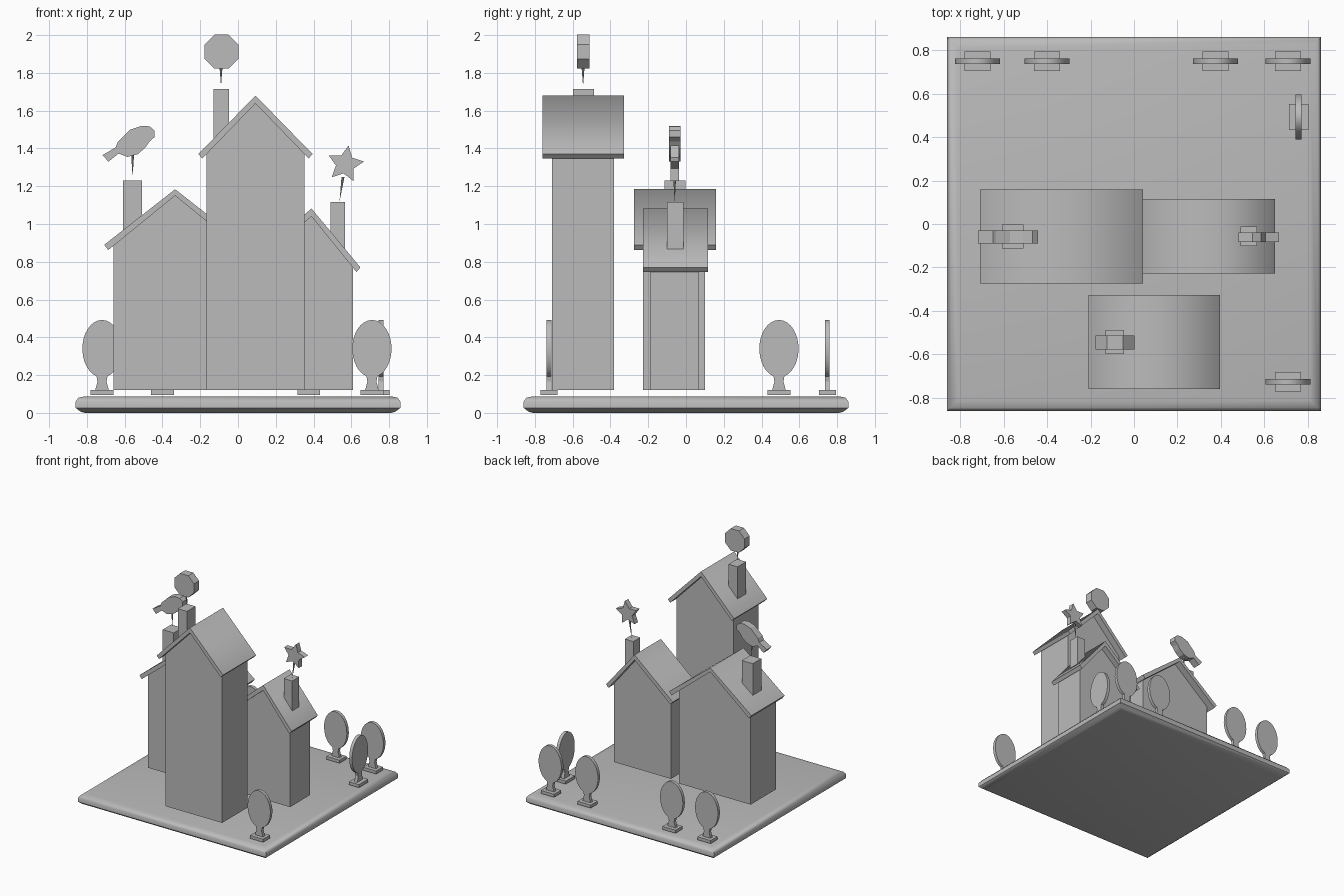
import bpy, bmesh, math
from mathutils import Matrix

if "Cube" in bpy.data.objects:
    bpy.data.objects.remove(bpy.data.objects["Cube"])

grey = bpy.data.materials.new("plain_grey")
grey.diffuse_color = (0.5, 0.5, 0.5, 1)
grey.use_nodes = True
grey.node_tree.nodes["Principled BSDF"].inputs["Base Color"].default_value = grey.diffuse_color


def finish(name, bm):
    bmesh.ops.recalc_face_normals(bm, faces=bm.faces)
    me = bpy.data.meshes.new(name)
    bm.to_mesh(me)
    bm.free()
    me.materials.append(grey)
    ob = bpy.data.objects.new(name, me)
    bpy.context.collection.objects.link(ob)
    return ob


def prism(name, pts, y0, y1, smooth=()):
    """Extrude an x-z outline from y0 to y1; smooth lists side faces to shade smooth."""
    bm = bmesh.new()
    a = [bm.verts.new((x, y0, z)) for x, z in pts]
    b = [bm.verts.new((x, y1, z)) for x, z in pts]
    bm.faces.new(a)
    bm.faces.new(b[::-1])
    n = len(pts)
    for i in range(n):
        f = bm.faces.new((a[i], b[i], b[(i + 1) % n], a[(i + 1) % n]))
        f.smooth = i in smooth
    return finish(name, bm)


def box(name, x0, x1, y0, y1, z0, z1):
    return prism(name, [(x0, z0), (x1, z0), (x1, z1), (x0, z1)], y0, y1)


def spike(name, tip, top, y, r=0.008):
    """Thin rod that tapers downwards to a point."""
    bm = bmesh.new()
    t = bm.verts.new((tip[0], y, tip[1]))
    ring = [bm.verts.new((top[0] + r * math.cos(k * math.pi / 4), y + r * math.sin(k * math.pi / 4), top[1]))
            for k in range(8)]
    bm.faces.new(ring)
    for k in range(8):
        bm.faces.new((t, ring[k], ring[(k + 1) % 8]))
    return finish(name, bm)


# Base slab with softened rim
bm = bmesh.new()
rings = []
for z, h in [(0, .81), (.007, .835), (.027, .86), (.06, .86), (.08, .845), (.088, .81)]:
    rings.append([bm.verts.new((sx * h, sy * h, z)) for sx, sy in ((-1, -1), (1, -1), (1, 1), (-1, 1))])
bm.faces.new(rings[0])
bm.faces.new(rings[-1])
for a, b in zip(rings, rings[1:]):
    for i in range(4):
        bm.faces.new((a[i], a[(i + 1) % 4], b[(i + 1) % 4], b[i]))
base = finish("base_slab", bm)
bpy.context.view_layer.objects.active = base
base.select_set(True)
bpy.ops.object.shade_smooth_by_angle(angle=math.radians(50))


# Houses: gabled body under an overhanging folded roof
def house(name, wall_x, wall_y, apex, left, right, inner_apex, roof_y, lip):
    dx, dz = lip
    il, ir = (left[0] + dx, left[1] - dz), (right[0] - dx, right[1] - dz)

    def under(x):
        e = il if x < apex[0] else ir
        t = (x - e[0]) / (apex[0] - e[0])
        return e[1] + t * (inner_apex - e[1])

    w0, w1 = wall_x
    prism(name + "_walls", [(w0, .12), (w1, .12), (w1, under(w1)), (apex[0], inner_apex), (w0, under(w0))], *wall_y)
    prism(name + "_roof", [left, apex, right, ir, (apex[0], inner_apex), il], *roof_y, smooth=(0, 1))


house("tall_house", (-.167, .352), (-.71, -.382), (.0925, 1.68), (-.21, 1.37), (.395, 1.37),
      1.638, (-.76, -.327), (.021, .023))
house("wide_house", (-.66, -.006), (-.228, .1), (-.333, 1.184), (-.708, .89), (.042, .89),
      1.15, (-.274, .159), (.021, .028))
house("small_house", (.09, .608), (-.19, .068), (.389, 1.082), (.04, .785), (.648, .77),
      1.04, (-.228, .116), (.021, .024))

# Chimneys
box("tall_chimney", -.13, -.047, -.598, -.488, 1.42, 1.716)
box("wide_chimney", -.608, -.508, -.113, -.003, .95, 1.23)
box("small_chimney", .489, .566, -.101, -.012, .85, 1.116)

# Weather vane rods
spike("disc_rod", (-.09, 1.73), (-.09, 1.83), -.545)
spike("bird_rod", (-.558, 1.25), (-.558, 1.37), -.06)
spike("star_rod", (.537, 1.115), (.556, 1.25), -.06)

# Octagonal disc
R = .09 / math.cos(math.pi / 8)
prism("octagon_disc", [(-.087 + R * math.cos((k + .5) * math.pi / 4), 1.912 + R * math.sin((k + .5) * math.pi / 4))
                       for k in range(8)], -.578, -.512)

# Tilted star
star = []
for k in range(10):
    a, r = math.radians(80 + 36 * k), (.1, .05)[k % 2]
    star.append((.568 + r * math.cos(a), 1.317 + r * math.sin(a)))
prism("star", star, -.082, -.038)

# Bird outline
bird = [(-.717, 1.365), (-.648, 1.405), (-.635, 1.437), (-.57, 1.5), (-.51, 1.52), (-.468, 1.517), (-.442, 1.495),
        (-.442, 1.46), (-.468, 1.437), (-.49, 1.405), (-.53, 1.37), (-.585, 1.355), (-.632, 1.373), (-.686, 1.33)]
prism("bird", bird, -.09, -.03)

# Flat trees: oval crown flowing into a flared trunk, on a small foot
crown = []
for k in range(29):
    a = math.radians(-90 + 16 + k * 328 / 28)
    crown.append((.104 * math.cos(a), .34 + .152 * math.sin(a)))
outline = crown + [(-.024, .165), (-.036, .12), (.036, .12), (.024, .165)]
for i, (x, y, turn) in enumerate([(-.72, .748, 0), (-.4, .748, 0), (.375, .748, 0), (.709, .748, 0),
                                  (.757, .492, 90), (.709, -.726, 0)]):
    place = Matrix.Translation((x, y, 0)) @ Matrix.Rotation(math.radians(turn), 4, 'Z')
    tree = prism(f"tree_{i}", outline, -.013, .013, smooth=range(28))
    foot = box(f"tree_foot_{i}", -.06, .06, -.045, .045, .095, .12)
    tree.matrix_world = place
    foot.matrix_world = place
